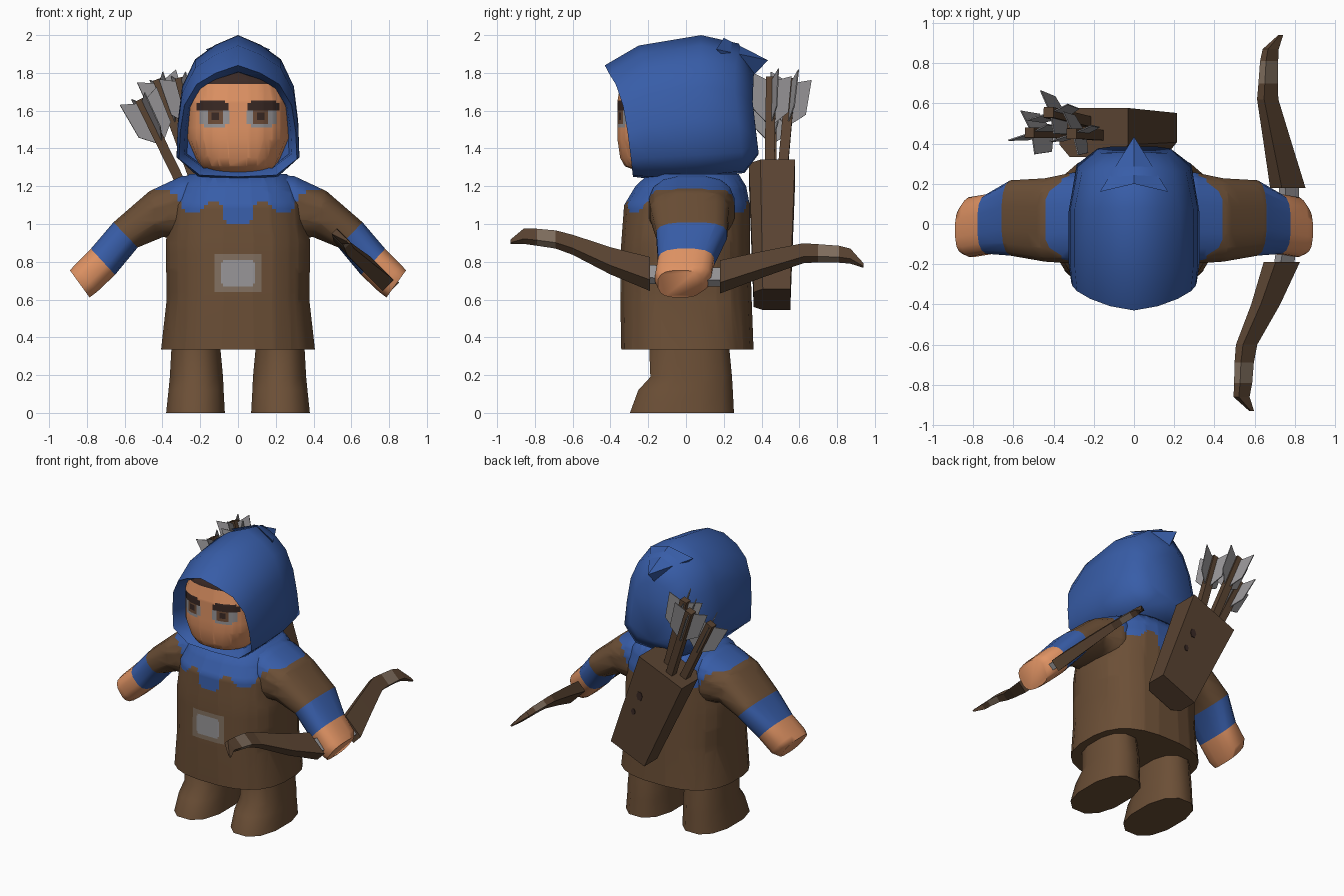
import bpy, bmesh, math
from mathutils import Vector

if "Cube" in bpy.data.objects:
    bpy.data.objects.remove(bpy.data.objects["Cube"])

COLOURS = {
    "blue cloth": (0.039, 0.109, 0.39),
    "brown cloth": (0.148, 0.078, 0.037),
    "dark leather": (0.10, 0.056, 0.031),
    "skin": (0.75, 0.295, 0.128),
    "pale grey": (0.31, 0.30, 0.31),
    "tan trim": (0.22, 0.16, 0.115),
    "dark hair": (0.042, 0.022, 0.018),
    "iris brown": (0.16, 0.075, 0.04),
}
MATS = {}
for label, rgb in COLOURS.items():
    m = bpy.data.materials.new(label)
    m.use_nodes = True
    m.diffuse_color = (*rgb, 1)
    bsdf = m.node_tree.nodes["Principled BSDF"]
    bsdf.inputs["Base Color"].default_value = (*rgb, 1)
    bsdf.inputs["Roughness"].default_value = 0.9
    MATS[label] = m


def finish(name, bm, colours, smooth):
    me = bpy.data.meshes.new(name)
    bm.to_mesh(me)
    bm.free()
    for c in colours:
        me.materials.append(MATS[c])
    ob = bpy.data.objects.new(name, me)
    bpy.context.collection.objects.link(ob)
    if smooth:
        bpy.ops.object.select_all(action='DESELECT')
        ob.select_set(True)
        bpy.context.view_layer.objects.active = ob
        bpy.ops.object.shade_smooth_by_angle(angle=math.radians(smooth))


def loft(name, rings, colours, bands=None, rule=None, xs=(), zs=(), smooth=60):
    """Skin closed rings, cut along painted borders, then colour faces by rule."""
    bm = bmesh.new()
    vs = [[bm.verts.new(p) for p in r] for r in rings]
    n = len(rings[0])
    bands = bands or [0] * (len(rings) - 1)
    for i, b in enumerate(bands):
        for j in range(n):
            k = (j + 1) % n
            bm.faces.new((vs[i][j], vs[i][k], vs[i + 1][k], vs[i + 1][j])).material_index = b
    bm.faces.new(vs[0]).material_index = bands[0]
    bm.faces.new(vs[-1]).material_index = bands[-1]
    bmesh.ops.recalc_face_normals(bm, faces=bm.faces)
    for axis, values in ((Vector((1, 0, 0)), xs), (Vector((0, 0, 1)), zs)):
        for v in values:
            bmesh.ops.bisect_plane(bm, geom=bm.verts[:] + bm.edges[:] + bm.faces[:],
                                   plane_co=axis * v, plane_no=axis, dist=1e-5)
    if rule:
        for f in bm.faces:
            f.material_index = rule(f.calc_center_median(), f.material_index)
    finish(name, bm, colours, smooth)


def power(v, p):
    return math.copysign(abs(v) ** (2 / p), v)


def oval(z, w, yf, yb, cx=0, n=24, p=2.6):
    """Rounded level ring from front yf to back yb."""
    angles = [2 * math.pi * (i + 0.5) / n for i in range(n)]
    return [(cx + w * power(math.cos(a), p),
             (yf + yb) / 2 + (yb - yf) / 2 * power(math.sin(a), p), z) for a in angles]


def mirrored(values):
    return sorted({s * v for v in values for s in (-1, 1)})


# Scalloped collar border, as the lowest blue height at each distance from the middle
SCALLOPS = ((0.06, 1.0), (0.08, 1.02), (0.10, 1.10), (0.16, 1.12), (0.18, 1.10), (0.20, 1.08),
            (0.28, 1.06), (0.30, 1.08), (0.32, 1.12), (0.36, 1.16), (0.44, 1.18))
COLLAR_X = mirrored([x for x, z in SCALLOPS])
COLLAR_Z = sorted({z for x, z in SCALLOPS})


def in_collar(c):
    return next((c.z > z for x, z in SCALLOPS if abs(c.x) < x), False)


def coat_rule(c, old):
    if in_collar(c):
        return 1
    if c.y < 0:
        x, z = abs(c.x), abs(c.z - 0.74)
        if x < 0.09 and z < 0.07 and x + z < 0.145:
            return 3
        if x < 0.125 and z < 0.10 and x + z < 0.205:
            return 2
    return old


# Coat with collar and buckle
BUCKLE_X = [0.0, 0.03, 0.06, 0.075, 0.09, 0.105, 0.125]
BUCKLE_Z = [0.0, 0.03, 0.055, 0.07, 0.08, 0.10]
loft("coat", [oval(*r) for r in (
    (0.335, 0.41, -0.345, 0.36), (0.6, 0.38, -0.35, 0.35), (0.9, 0.385, -0.345, 0.34),
    (1.1, 0.36, -0.33, 0.34), (1.2, 0.32, -0.27, 0.32), (1.265, 0.26, -0.2, 0.28))],
    ["brown cloth", "blue cloth", "tan trim", "pale grey"], rule=coat_rule,
    xs=mirrored(COLLAR_X + BUCKLE_X), zs=COLLAR_Z + [0.74 + d for d in mirrored(BUCKLE_Z)])

# Arms with cuffs and hands, and legs
ARM = (((0.20, 1.265), (0.24, 0.90), 0.22, 0.03), ((0.30, 1.255), (0.30, 0.91), 0.23, 0.03),
       ((0.47, 1.175), (0.395, 0.93), 0.21, 0.02), ((0.66, 1.01), (0.53, 0.875), 0.19, 0.03),
       ((0.78, 0.87), (0.65, 0.73), 0.15, 0.0), ((0.865, 0.785), (0.745, 0.64), 0.15, -0.015),
       ((0.89, 0.755), (0.785, 0.61), 0.12, -0.03))
LEG = ((0.0, 0.16, -0.305, 0.262, 0.225), (0.12, 0.15, -0.26, 0.255, 0.222),
       (0.19, 0.145, -0.195, 0.25, 0.22), (0.45, 0.125, -0.205, 0.225, 0.225))
for side, s in (("left", 1), ("right", -1)):
    rings = []
    for (tx, tz), (bx, bz), hy, cy in ARM:
        ring = []
        for i in range(16):
            a = 2 * math.pi * (i + 0.5) / 16
            u, v = power(math.cos(a), 2.8), power(math.sin(a), 2.8)
            ring.append((s * ((tx + bx) + (tx - bx) * u) / 2, cy + hy * v,
                         ((tz + bz) + (tz - bz) * u) / 2))
        rings.append(ring)
    loft(side + "_arm", rings, ["brown cloth", "blue cloth", "skin"], [0, 0, 0, 1, 2, 2],
         lambda c, old: 1 if old == 0 and in_collar(c) else old, COLLAR_X, COLLAR_Z)
    loft(side + "_leg", [oval(z, w, f, b, s * cx, 12, 2.4) for z, w, f, b, cx in LEG],
         ["brown cloth"])


# Head with painted hair, brows and eyes
def face_rule(c, old):
    x, z = abs(c.x), c.z
    if z > 1.74:
        return 1
    if c.y < -0.15:
        if 0.05 < x < 0.22 and 1.60 < z < 1.64 or 0.07 < x < 0.2 and 1.64 < z < 1.655:
            return 1
        if 0.10 < x < 0.14 and 1.55 < z < 1.59:
            return 1
        if 0.08 < x < 0.16 and 1.53 < z < 1.60:
            return 3
        if 0.045 < x < 0.205 and 1.53 < z < 1.60 or 0.07 < x < 0.18 and 1.51 < z < 1.53:
            return 2
    return old


loft("head", [oval(z, w, f, 0.2, p=2.7) for z, w, f in (
    (1.26, 0.16, -0.2), (1.305, 0.20, -0.325), (1.35, 0.225, -0.35), (1.45, 0.268, -0.365),
    (1.65, 0.268, -0.365), (1.76, 0.24, -0.345), (1.84, 0.16, -0.27))],
    ["skin", "dark hair", "pale grey", "iris brown"], rule=face_rule,
    xs=mirrored([0.045, 0.05, 0.07, 0.08, 0.10, 0.14, 0.16, 0.18, 0.2, 0.205, 0.22]),
    zs=[1.51, 1.53, 1.55, 1.59, 1.60, 1.64, 1.655, 1.74], smooth=80)

# Hood, from the inner lip over the rim to the back; bulge rounds each ring towards its middle
HALF = ((0, 0), (0.38, 0.07), (0.7, 0.17), (0.91, 0.36), (0.98, 0.6), (1, 0.84), (0.65, 0.985), (0, 1))
OUTLINE = list(HALF) + [(-u, t) for u, t in HALF[-2:0:-1]]


def hood_ring(yt, zt, yb, zb, w, bulge):
    return [(w * u, yt + (yb - yt) * t + bulge * u * u * (1 - t), zt + (zb - zt) * t)
            for u, t in OUTLINE]


loft("hood", [hood_ring(*r) for r in (
    (-0.18, 1.80, -0.12, 1.29, 0.27, 0), (-0.34, 1.805, -0.22, 1.29, 0.285, 0.07),
    (-0.43, 1.84, -0.28, 1.25, 0.312, 0.08), (-0.25, 1.945, -0.2, 1.24, 0.325, 0.05),
    (0.08, 2.0, 0.06, 1.245, 0.325, 0), (0.28, 1.955, 0.31, 1.27, 0.285, -0.06),
    (0.36, 1.80, 0.385, 1.37, 0.18, -0.03))], ["blue cloth"])

# Pointed tip at the back of the hood
bm = bmesh.new()
tip, left, right, top, low = [bm.verts.new(p) for p in (
    (0, 0.435, 1.867), (0.17, 0.16, 1.925), (-0.17, 0.16, 1.925), (0, 0.2, 1.985), (0, 0.33, 1.76))]
for tri in ((tip, left, top), (tip, top, right), (tip, right, low), (tip, low, left),
            (left, low, top), (right, top, low)):
    bm.faces.new(tri)
bmesh.ops.recalc_face_normals(bm, faces=bm.faces)
finish("hood_tip", bm, ["blue cloth"], 40)

# Quiver, slung across the back
TOP, BOTTOM = Vector((-0.2, 0.455, 1.27)), Vector((0.08, 0.455, 0.60))
ACROSS = Vector((0.92, 0, 0.385))
BACK = Vector((0, 1, 0))
SECTION = ((-1, 1), (1, 1), (1, -0.5), (0.7, -1), (-0.7, -1), (-1, -0.5))
loft("quiver", [[c + ACROSS * (w * a) + BACK * (d * b) for a, b in SECTION]
                for c, w, d in ((TOP, 0.185, 0.122), (BOTTOM, 0.145, 0.097))],
     ["dark leather"], smooth=0)
for i, (t, r) in enumerate(((0.37, 0.034), (0.56, 0.024))):
    c = TOP.lerp(BOTTOM, t) + ACROSS * 0.075
    depth = 0.122 + (0.097 - 0.122) * t
    loft(f"quiver_hole_{i + 1}", [[c + Vector((r * 0.7 * math.cos(k * math.pi / 3), depth + off,
                                               r * math.sin(k * math.pi / 3))) for k in range(6)]
                                  for off in (-0.002, 0.004)], ["dark hair"], smooth=0)

# Arrows with four vanes each
ARROWS = (((-0.27, 0.45, 1.15), (-0.52, 0.455, 1.66)), ((-0.2, 0.50, 1.15), (-0.425, 0.555, 1.765)),
          ((-0.14, 0.44, 1.15), (-0.31, 0.45, 1.775)))
for i, (a, b) in enumerate(ARROWS):
    a, b = Vector(a), Vector(b)
    d = (b - a).normalized()
    u = d.cross(BACK).normalized()
    v = d.cross(u)
    loft(f"arrow_shaft_{i + 1}", [[p + u * (x * 0.026) + v * (y * 0.026)
                                   for x, y in ((1, 1), (-1, 1), (-1, -1), (1, -1))]
                                  for p in (a, b)], ["dark leather"], smooth=0)
    for k in range(4):
        ang = math.radians(20 + 90 * k)
        o = u * math.cos(ang) + v * math.sin(ang)
        thick = o.cross(d) * 0.003
        vane = [b + o * 0.01 - d * 0.02, b + o * 0.115 + d * 0.02,
                b + o * 0.10 - d * 0.18, b + o * 0.01 - d * 0.26]
        loft(f"arrow_{i + 1}_vane_{k + 1}", [[p + thick for p in vane], [p - thick for p in vane]],
             ["pale grey"], smooth=0)

# Bow: two limbs of slanted flat section with bindings, joined by a grip in the left hand
LIMBS = {
    "front": ((0.735, -0.19, 0.735, 0.09), (0.655, -0.40, 0.805, 0.072), (0.56, -0.60, 0.89, 0.053),
              (0.548, -0.69, 0.918, 0.048), (0.543, -0.79, 0.93, 0.045), (0.535, -0.86, 0.935, 0.04),
              (0.585, -0.93, 0.905, 0.012)),
    "rear": ((0.765, 0.18, 0.72, 0.088), (0.715, 0.40, 0.785, 0.07), (0.665, 0.62, 0.845, 0.053),
             (0.667, 0.70, 0.845, 0.048), (0.672, 0.81, 0.84, 0.045), (0.68, 0.87, 0.83, 0.04),
             (0.73, 0.94, 0.78, 0.012)),
    "grip": ((0.745, -0.21, 0.735, 0.05), (0.775, 0, 0.72, 0.05), (0.77, 0.2, 0.72, 0.05)),
}
LONG, SHORT = Vector((0.67, 0, -0.67)), Vector((0.33, 0, 0.33))
for part, path in LIMBS.items():
    rings = [[Vector((x, y, z)) + (LONG * i + SHORT * j) * r
              for i, j in ((1, 1), (-1, 1), (-1, -1), (1, -1))] for x, y, z, r in path]
    if part == "grip":
        loft("bow_grip", rings, ["pale grey"], smooth=0)
    else:
        loft(f"bow_{part}_limb", rings, ["dark leather", "tan trim"], [0, 0, 0, 1, 0, 0], smooth=0)
